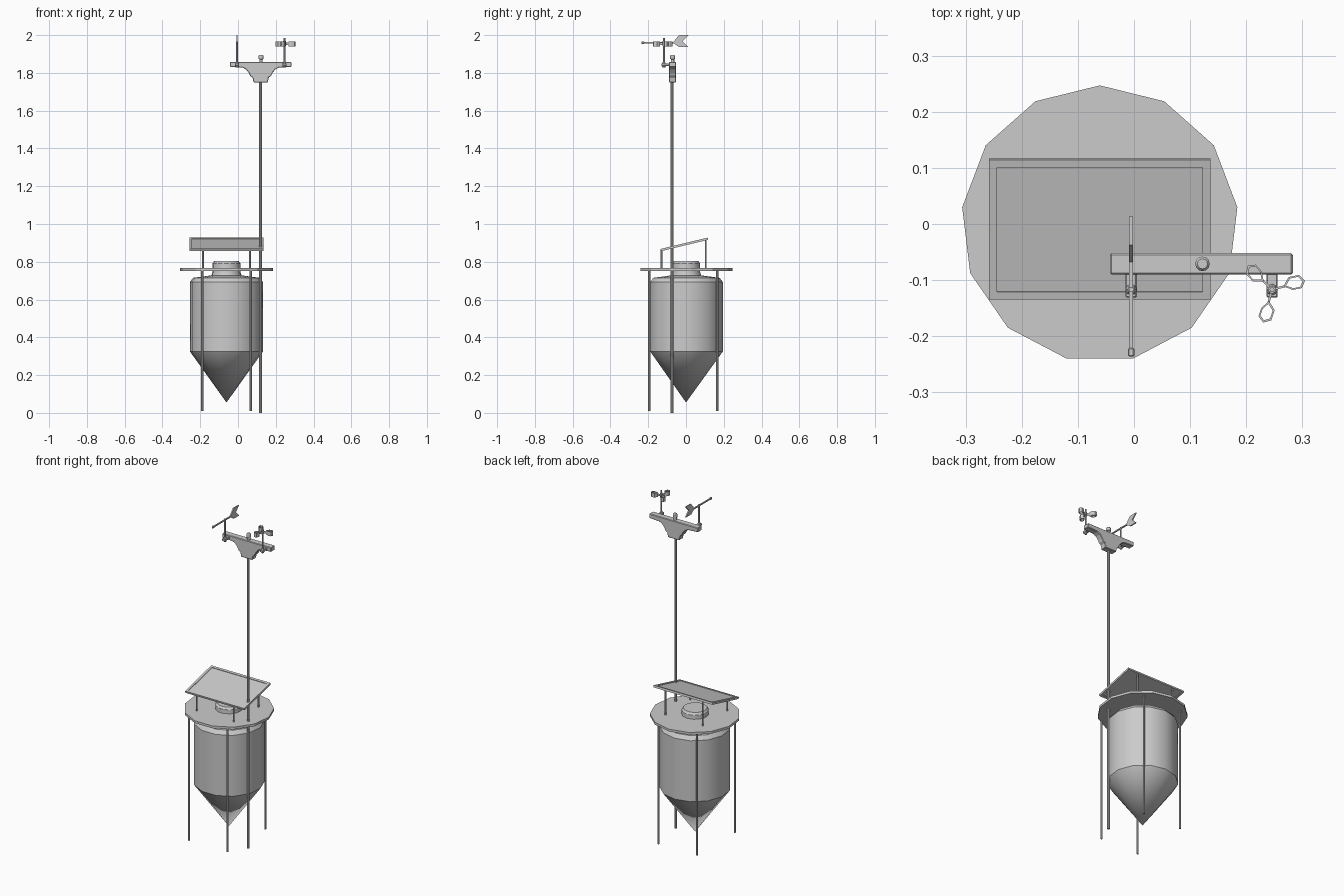
import bpy, bmesh
from math import sin, cos, pi, radians
from mathutils import Matrix, Vector

if "Cube" in bpy.data.objects:
    bpy.data.objects.remove(bpy.data.objects["Cube"])

CX = -0.061            # tank axis
SIDES = 13


def finish(name, bm, smooth=False, bevel=0):
    bmesh.ops.recalc_face_normals(bm, faces=bm.faces)
    me = bpy.data.meshes.new(name)
    bm.to_mesh(me)
    bm.free()
    ob = bpy.data.objects.new(name, me)
    bpy.context.collection.objects.link(ob)
    if bevel:
        m = ob.modifiers.new("bevel", 'BEVEL')
        m.width, m.segments, m.limit_method = bevel, 1, 'ANGLE'
    if smooth:
        bpy.ops.object.select_all(action='DESELECT')
        ob.select_set(True)
        bpy.context.view_layer.objects.active = ob
        bpy.ops.object.shade_smooth_by_angle(angle=radians(32))
    return ob


def lathe(name, x, y, profile, n=SIDES, smooth=True):
    """Stack of n-sided rings from (radius, z) pairs; radius 0 gives a tip."""
    bm = bmesh.new()
    rings = []
    for r, z in profile:
        k = 1 if r == 0 else n
        rings.append([bm.verts.new((x + r * cos(pi / 2 + 2 * pi * i / n),
                                    y + r * sin(pi / 2 + 2 * pi * i / n), z)) for i in range(k)])
    for a, b in zip(rings, rings[1:]):
        for i in range(n):
            j = (i + 1) % n
            quad = [a[i % len(a)], a[j % len(a)], b[j % len(b)], b[i % len(b)]]
            bm.faces.new(list(dict.fromkeys(quad)))
    for ring in (rings[0], rings[-1]):
        if len(ring) > 2:
            bm.faces.new(ring)
    return finish(name, bm, smooth)


def rod(name, x, y, z0, z1, r, n=8):
    return lathe(name, x, y, [(r, z0), (r, z1)], n, n > 6)


def box(name, lo, hi, matrix=Matrix(), bevel=0):
    lo, hi = Vector(lo), Vector(hi)
    bm = bmesh.new()
    bmesh.ops.create_cube(bm, size=1, matrix=matrix @ Matrix.Translation((lo + hi) / 2)
                          @ Matrix.Diagonal((*(hi - lo), 1)))
    return finish(name, bm, bevel=bevel)


def prism(name, pts, direction, bevel=0):
    """Extrude a flat outline along a vector."""
    bm = bmesh.new()
    f = bm.faces.new([bm.verts.new(p) for p in pts])
    ext = bmesh.ops.extrude_face_region(bm, geom=[f], use_keep_orig=True)
    bmesh.ops.translate(bm, vec=direction,
                        verts=[v for v in ext["geom"] if isinstance(v, bmesh.types.BMVert)])
    return finish(name, bm, bevel=bevel)


# Tank with cone bottom, shoulder and neck, and the round deck around it
lathe("tank", CX, 0, [(0, 0.055), (0.195, 0.325), (0.195, 0.692), (0.178, 0.715),
                      (0.08, 0.728), (0.075, 0.745), (0.075, 0.79), (0.066, 0.803)])
lathe("deck", CX, 0, [(0.247, 0.752), (0.247, 0.766)], smooth=False)

# Legs and the short posts under the panel
for sx, side in ((-1, "left"), (1, "right")):
    for y, zt, ly, end in ((-0.13, 0.864, -0.195, "front"), (0.105, 0.915, 0.165, "back")):
        rod(f"{end}_{side}_leg", CX + sx * 0.128, ly, 0.01, 0.755, 0.006)
        rod(f"{end}_{side}_panel_post", CX + sx * 0.124, y, 0.76, zt, 0.0045)

# Tilted solar panel: sheet with a raised frame
tilt = Matrix.Translation((CX, -0.009, 0.892)) @ Matrix.Rotation(radians(13.5), 4, 'X')
W, D, F, T = 0.197, 0.128, 0.014, 0.006
box("panel_sheet", (-W + F, -D + F, -0.003), (W - F, D - F, 0.003), tilt)
for s, a, b in ((-1, "left", "front"), (1, "right", "back")):
    xs, ys = sorted((s * W, s * (W - F))), sorted((s * D, s * (D - F)))
    box(f"panel_frame_{a}", (xs[0], -D, -T), (xs[1], D, T), tilt)
    box(f"panel_frame_{b}", (-W + F, ys[0], -T), (W - F, ys[1], T), tilt)

# Mast and the shaped crossarm on top of it
MX, MY = 0.12, -0.071
rod("mast", MX, -0.073, 0, 1.76, 0.008, 10)
half = [(0.163, 1.858), (0.163, 1.832), (0.096, 1.828), (0.077, 1.818), (0.063, 1.8),
        (0.055, 1.783), (0.043, 1.776), (0.038, 1.75)]
outline = [(MX + x, z) for x, z in half] + [(MX - x, z) for x, z in reversed(half)]
prism("crossarm", [(x, MY - 0.019, z) for x, z in outline], (0, 0.038, 0), 0.003)
lathe("crossarm_knob", MX + 0.002, MY, [(0.009, 1.855), (0.009, 1.872), (0.013, 1.874),
                                        (0.013, 1.89), (0.009, 1.896)], 12)

# Sensor brackets and spindles in front of the crossarm
VX, RX, SY = -0.005, 0.246, -0.117
for name, x, top in (("vane", VX, 1.966), ("rotor", RX, 1.985)):
    box(f"{name}_bracket", (x - 0.01, -0.131, 1.836), (x + 0.01, MY - 0.017, 1.85), bevel=0.002)
    lathe(f"{name}_socket", x, SY, [(0.006, 1.828), (0.01, 1.834), (0.01, 1.85), (0.006, 1.857)], 8)
    rod(f"{name}_spindle", x, SY, 1.84, top, 0.0045)

# Wind vane: bar, counterweight and swallow-tail fin
box("vane_bar", (VX - 0.0035, -0.235, 1.956), (VX + 0.0035, -0.045, 1.963))
box("vane_counterweight", (VX - 0.0055, -0.236, 1.953), (VX + 0.0055, -0.221, 1.966), bevel=0.002)
fin = [(-0.07, 1.96), (-0.037, 2.0), (0.013, 2.0), (-0.018, 1.968), (0.013, 1.937), (-0.037, 1.937)]
prism("vane_fin", [(VX - 0.0035, y, z) for y, z in fin], (0.007, 0, 0))

# Wind rotor: hub, three arms, each carrying an open teardrop band
lathe("rotor_hub", RX, SY, [(0.007, 1.942), (0.007, 1.968)], 8)
loop = [(0.021, 0), (0.034, 0.014), (0.053, 0.013), (0.061, 0), (0.052, -0.011), (0.036, -0.010)]
mid = Vector((0.042, 0.001))
for k in range(3):
    turn = Matrix.Translation((RX, SY, 0)) @ Matrix.Rotation(radians(15 + 120 * k), 4, 'Z')
    box(f"rotor_arm_{k + 1}", (0.003, -0.002, 1.948), (0.023, 0.002, 1.96), turn)
    bm = bmesh.new()
    rings = []
    for scale, z in ((1, 1.941), (1, 1.967), (0.76, 1.967), (0.76, 1.941)):
        rings.append([bm.verts.new(turn @ Vector((*(mid + (Vector(p) - mid) * scale), z))) for p in loop])
    for a in range(4):
        for i in range(6):
            j, b = (i + 1) % 6, (a + 1) % 4
            bm.faces.new((rings[a][i], rings[a][j], rings[b][j], rings[b][i]))
    finish(f"rotor_cup_{k + 1}", bm)
